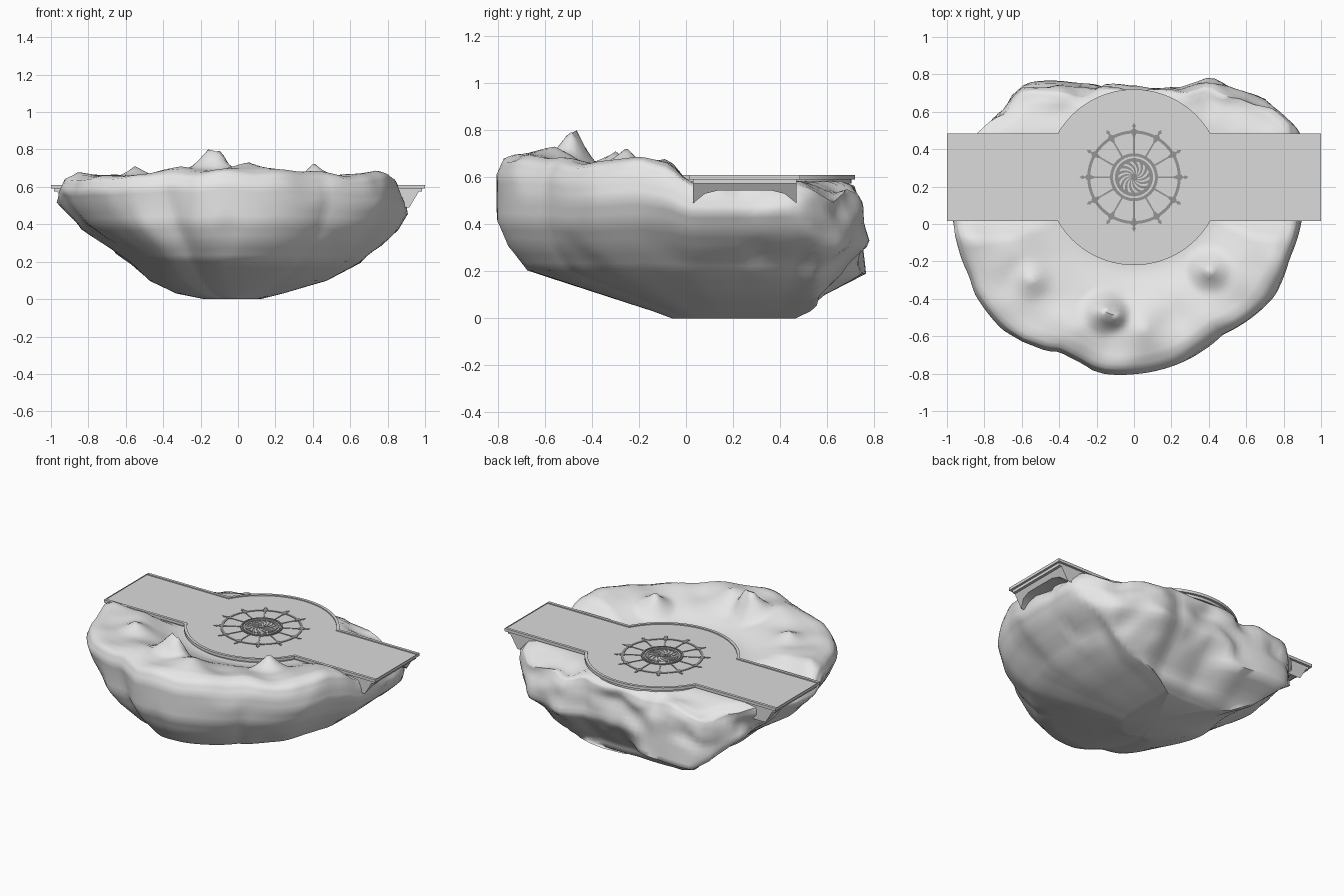
import bpy, bmesh
from math import sin, cos, pi, atan2, hypot, asin, radians
from mathutils import Vector, noise

cube = bpy.data.objects.get("Cube")
if cube:
    bpy.data.objects.remove(cube)


def material(name, v):
    m = bpy.data.materials.new(name)
    m.use_nodes = True
    m.diffuse_color = (v, v, v, 1)
    m.node_tree.nodes["Principled BSDF"].inputs["Base Color"].default_value = (v, v, v, 1)
    return m


ROCK = material("pale grey rock", 0.8)
DECK = material("grey stone deck", 0.71)
IRON = material("dark grey inlay", 0.3)


def finish(name, bm, mat, angle=30):
    bmesh.ops.recalc_face_normals(bm, faces=bm.faces)
    me = bpy.data.meshes.new(name)
    bm.to_mesh(me)
    bm.free()
    me.materials.append(mat)
    ob = bpy.data.objects.new(name, me)
    bpy.context.collection.objects.link(ob)
    bpy.ops.object.select_all(action='DESELECT')
    ob.select_set(True)
    bpy.context.view_layer.objects.active = ob
    bpy.ops.object.shade_smooth_by_angle(angle=radians(angle))
    return ob


def smooth(t):
    t = min(1, max(0, t))
    return t * t * (3 - 2 * t)


def lerp(a, b, t):
    return a + (b - a) * t


# ---- floating rock ----
OUTLINE = [(-.97, -.05), (-.93, -.2), (-.84, -.38), (-.6, -.64), (-.4, -.68), (-.15, -.79),
           (0, -.79), (.27, -.72), (.47, -.58), (.74, -.38), (.82, -.18), (.88, 0), (.89, .25),
           (.88, .5), (.7, .67), (.55, .73), (.4, .79), (.25, .74), (0, .74), (-.3, .74),
           (-.6, .74), (-.7, .62), (-.86, .5), (-.93, .25)]
# height, left reach, right reach, front edge, back edge
LEVELS = [(0, .18, .12, -.06, .46), (.03, .33, .24, -.14, .52), (.1, .47, .47, -.36, .6),
          (.2, .57, .65, -.67, .78), (.3, .7, .76, -.755, .77), (.4, .84, .85, -.8, .76),
          (.5, .92, .9, -.8, .755), (.58, .97, .89, -.8, .745), (.64, .95, .87, -.77, .73)]
# x, y, height, radius
PEAKS = [(-.16, -.47, .135, .13), (-.09, -.49, .08, .09), (.4, -.25, .11, .13), (-.55, -.3, .06, .12),
         (.06, -.56, .05, .2), (.78, -.2, .03, .18), (-.86, -.1, .02, .16), (-.3, -.56, .03, .2)]
polar = sorted((atan2(y, x), hypot(x, y)) for x, y in OUTLINE)
polar = [(polar[-1][0] - 2 * pi, polar[-1][1])] + polar + [(polar[0][0] + 2 * pi, polar[0][1])]


def radius(a):
    for (a0, r0), (a1, r1) in zip(polar, polar[1:]):
        if a0 <= a <= a1:
            return lerp(r0, r1, (a - a0) / (a1 - a0))


def ground(x, y):
    ring = hypot(x, y - .25) - .47
    if y < .25:
        t = smooth(min(ring / .3, (.03 - y) / .12))
        h = .58 + .08 * t + .04 * smooth((-y - .4) / .3) * (1 - abs(x))
        h += .025 * t * noise.noise(Vector((x * 5, y * 5, 3)))
    else:
        t = smooth(min((ring + .05) / .15, (y - .47) / .2))
        h = .585 - t * (.03 + .06 * smooth((abs(x) - .4) / .3))
        h += .05 * t * noise.noise(Vector((x * 6, y * 6, 1)))
    for px, py, amp, rad in PEAKS:
        h += amp * max(0, 1 - hypot(x - px, y - py) / rad) ** 1.4 * smooth((.02 - y) / .08)
    return h


def wall_point(a, level):
    z, left, right, front, back = level
    r = radius(a)
    x, y = r * cos(a), r * sin(a)
    # the low ridge at the back fades out towards the left side
    back -= .13 * smooth((x + .25) / .25) * max(0, 1 - abs(z - .2) / .15)
    squeezed = x * (left / .97 if x < 0 else right / .89)
    x2 = lerp(squeezed, min(right, max(-left, x)), smooth((y - .3) / .4))
    y2 = .2 + (y - .2) * ((.2 - front) / .99 if y < .2 else (back - .2) / .57)
    bump = 1 + .05 * smooth(z / .3) * noise.noise(Vector((x2 * 4, y2 * 4, z * 3)))
    if y > .3:
        bump += .05 * smooth(z / .3) * noise.noise(Vector((x2 * 7, y2 * 5, z * 6)))
    bump = min(bump, 1.004)
    rim = ground(x * .95, y * .95)
    return Vector((x2 * bump, y2 * bump, z * (1 + (rim / .66 - 1) * z / .66)))


N, STEPS, TOPS = 144, 3, 30
angles = [-pi + 2 * pi * (i + .5) / N for i in range(N)]
loops = []
for lo, hi in zip(LEVELS, LEVELS[1:]):
    for s in range(STEPS):
        lv = [lerp(p, q, s / STEPS) for p, q in zip(lo, hi)]
        loops.append([wall_point(a, lv) for a in angles])
rim = [wall_point(a, LEVELS[-1]) for a in angles]
loops.append(rim)
for k in range(1, TOPS):
    f = 1 - k / TOPS
    loop = []
    for p in rim:
        x, y = p.x * f, p.y * f
        loop.append(Vector((x, y, lerp(p.z, ground(x, y), smooth(k / 2)))))
    loops.append(loop)

bm = bmesh.new()
rows = [[bm.verts.new(p) for p in loop] for loop in loops]
for r0, r1 in zip(rows, rows[1:]):
    for i in range(N):
        j = (i + 1) % N
        bm.faces.new((r0[i], r0[j], r1[j], r1[i]))
for row, centre in ((rows[0], (-.02, .2, 0)), (rows[-1], (0, 0, ground(0, 0)))):
    c = bm.verts.new(centre)
    for i in range(N):
        bm.faces.new((row[i], row[(i + 1) % N], c))
finish("floating_rock", bm, ROCK, 70)


# ---- bridge with round plaza ----
def deck_outline(inset, end):
    r, half = .47 - inset, .235 - inset
    a0 = asin(half / r)
    arc = [(r * cos(lerp(a0, pi - a0, i / 40)), r * sin(lerp(a0, pi - a0, i / 40))) for i in range(41)]
    top = [(end, half)] + arc + [(-end, half)]
    return [(x, y + .25) for x, y in top + [(-x, -y) for x, y in top]]


def slab(name, outer, z0, z1, mat, inner=None):
    bm = bmesh.new()
    n = len(outer)
    rings = [[bm.verts.new((x, y, z)) for x, y in o] for o in (outer, inner or []) for z in (z0, z1)]
    ob, ot, ib, it = rings
    for i in range(n):
        j = (i + 1) % n
        bm.faces.new((ob[i], ob[j], ot[j], ot[i]))
        if inner:
            bm.faces.new((ib[j], ib[i], it[i], it[j]))
            bm.faces.new((ot[i], ot[j], it[j], it[i]))
            bm.faces.new((ob[j], ob[i], ib[i], ib[j]))
    if not inner:
        bm.faces.new(ot)
        bm.faces.new(ob[::-1])
    return finish(name, bm, mat)


slab("deck_base", deck_outline(.015, .985), .574, .592, DECK)
slab("deck", deck_outline(0, 1), .592, .604, DECK)
slab("deck_kerb", deck_outline(0, 1), .604, .611, DECK, deck_outline(.018, 1))

# ---- arched supports under the two bridge ends ----
ARCH = [(.03, .58), (.03, .49), (.08, .53), (.14, .545), (.36, .545), (.42, .53), (.47, .49), (.47, .58)]
for name, side in (("left_support", 1), ("right_support", -1)):
    bm = bmesh.new()
    tip = [bm.verts.new((side * (.97 - (.58 - z) * .6), y, z)) for y, z in ARCH]
    root = [bm.verts.new((side * .75, y, z)) for y, z in ARCH]
    bm.faces.new(tip)
    bm.faces.new(root)
    for i in range(len(ARCH)):
        j = (i + 1) % len(ARCH)
        bm.faces.new((tip[i], tip[j], root[j], root[i]))
    finish(name, bm, DECK)


# ---- wheel inlay on the plaza ----
def circle(r, n=72, x=0, y=0):
    return [(x + r * cos(2 * pi * i / n), .25 + y + r * sin(2 * pi * i / n)) for i in range(n)]


def spun(points, a):
    return [(x * cos(a) - y * sin(a), .25 + x * sin(a) + y * cos(a)) for x, y in points]


Z = .603
slab("wheel_rim", circle(.25), Z, .607, IRON, circle(.234))
SPOKE = [(.12, -.005), (.21, -.004), (.235, -.013), (.235, .013), (.21, .004), (.12, .005)]
SPIKE = [(.245, -.006), (.268, -.005), (.273, -.011), (.292, 0), (.273, .011), (.268, .005), (.245, .006)]
for i in range(12):
    a = i * pi / 6
    slab("wheel_spoke", spun(SPOKE, a), Z, .607, IRON)
    slab("wheel_spike", spun(SPIKE, a), Z, .607, IRON)
    slab("wheel_stud", circle(.017, 12, .243 * cos(a), .243 * sin(a)), Z, .608, IRON)

# ---- hub with rings and swirling blades ----
slab("hub_plate", circle(.128), Z, .606, IRON)
for k, r in enumerate((.128, .112, .096)):
    slab("hub_ring", circle(r), .605, .611 - k * .001, DECK if k == 1 else IRON, circle(r - .01))
for i in range(14):
    curve = [(lerp(.02, .084, t / 6), t * .13) for t in range(7)]
    edge = [(r * cos(b), r * sin(b)) for r, b in curve]
    back = [(r * cos(b + .2), r * sin(b + .2)) for r, b in curve]
    slab("hub_blade", spun(edge + back[::-1], i * pi / 7), .605, .609, DECK)
slab("hub_cap", circle(.018, 24), .605, .61, IRON)
